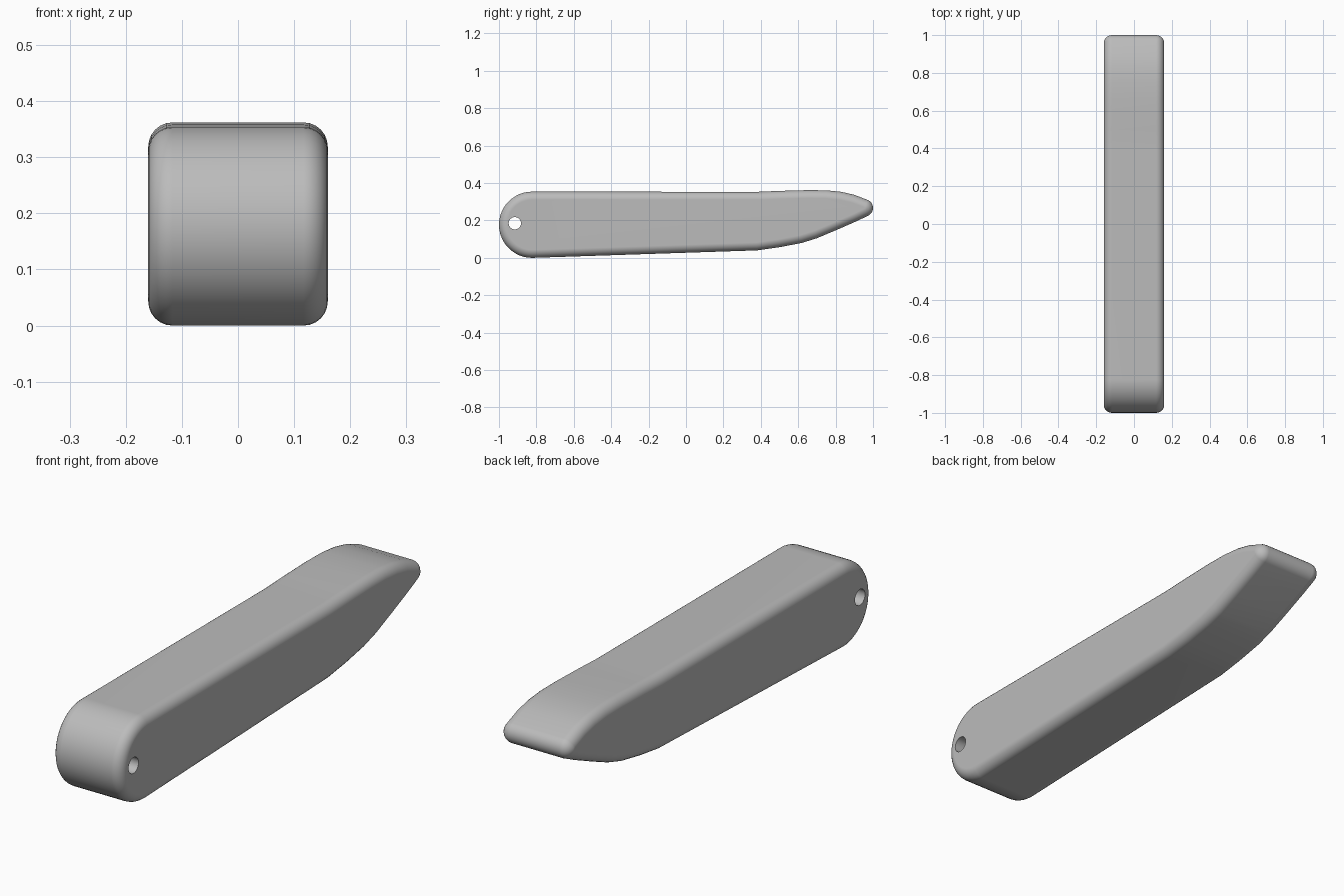
import bpy, bmesh
from math import sin, cos, pi, radians
from mathutils import Vector

cube = bpy.data.objects.get("Cube")
if cube:
    bpy.data.objects.remove(cube)

HALF_WIDTH, ROUND = 0.16, 0.043

grey = bpy.data.materials.new("plain grey")
grey.use_nodes = True
colour = (0.5, 0.5, 0.5, 1)
grey.diffuse_color = colour
grey.node_tree.nodes["Principled BSDF"].inputs["Base Color"].default_value = colour


def arc(y, z, r, start, end, steps):
    angles = [radians(start + (end - start) * i / steps) for i in range(steps + 1)]
    return [Vector((y + r * cos(a), z + r * sin(a))) for a in angles]


def inset(points, distance):
    """Move a counter-clockwise outline inwards by an even distance."""
    result = []
    for i, p in enumerate(points):
        a = (p - points[i - 1]).normalized()
        b = (points[(i + 1) % len(points)] - p).normalized()
        na, nb = Vector((-a.y, a.x)), Vector((-b.y, b.x))
        result.append(p + (na + nb) * distance / (1 + na.dot(nb)))
    return result


# Side outline: belly, narrow tip, back, round butt
belly = [(0.38, 0.04), (0.5, 0.057), (0.62, 0.08), (0.7, 0.105), (0.8, 0.147), (0.91, 0.195)]
back = [(0.9, 0.337), (0.83, 0.353), (0.75, 0.361), (0.65, 0.362), (0.5, 0.358), (0.38, 0.353)]
outline = [Vector(p) for p in belly]
outline += arc(0.954, 0.267, 0.046, -65, 66, 10)
outline += [Vector(p) for p in back]
outline += arc(-0.823, 0.177, 0.177, 90, 270, 24)

# Body: the outline swept across the width, with rounded rims
steps = 6
rims = [(HALF_WIDTH - ROUND * (1 - sin(t)), ROUND * (1 - cos(t)))
        for t in [pi / 2 * i / steps for i in range(steps + 1)]]
sections = [(-x, d) for x, d in reversed(rims)] + rims
bm = bmesh.new()
rings = [[bm.verts.new((x, p.x, p.y)) for p in inset(outline, d)] for x, d in sections]
for r, s in zip(rings, rings[1:]):
    for i in range(len(r)):
        bm.faces.new((r[i - 1], r[i], s[i], s[i - 1]))
bm.faces.new(rings[0])
bm.faces.new(rings[-1])
bmesh.ops.recalc_face_normals(bm, faces=bm.faces)
mesh = bpy.data.meshes.new("handle_body")
bm.to_mesh(mesh)
bm.free()
mesh.materials.append(grey)
body = bpy.data.objects.new("handle_body", mesh)
bpy.context.collection.objects.link(body)

# Cross hole through the butt
bpy.ops.mesh.primitive_cylinder_add(vertices=32, radius=0.033, depth=1,
                                    location=(0, -0.915, 0.185), rotation=(0, pi / 2, 0))
cutter = bpy.context.object
cutter.name = "hole_cutter"
cutter.data.materials.append(grey)
cut = body.modifiers.new("cross_hole", "BOOLEAN")
cut.operation, cut.solver, cut.object = "DIFFERENCE", "EXACT", cutter
bpy.ops.object.select_all(action="DESELECT")
body.select_set(True)
bpy.context.view_layer.objects.active = body
bpy.ops.object.modifier_apply(modifier=cut.name)
bpy.data.objects.remove(cutter)

# Soft shading with flat sides
bpy.ops.object.shade_smooth_by_angle(angle=radians(35))
normals = body.modifiers.new("flat_sides", "WEIGHTED_NORMAL")
normals.keep_sharp = True
